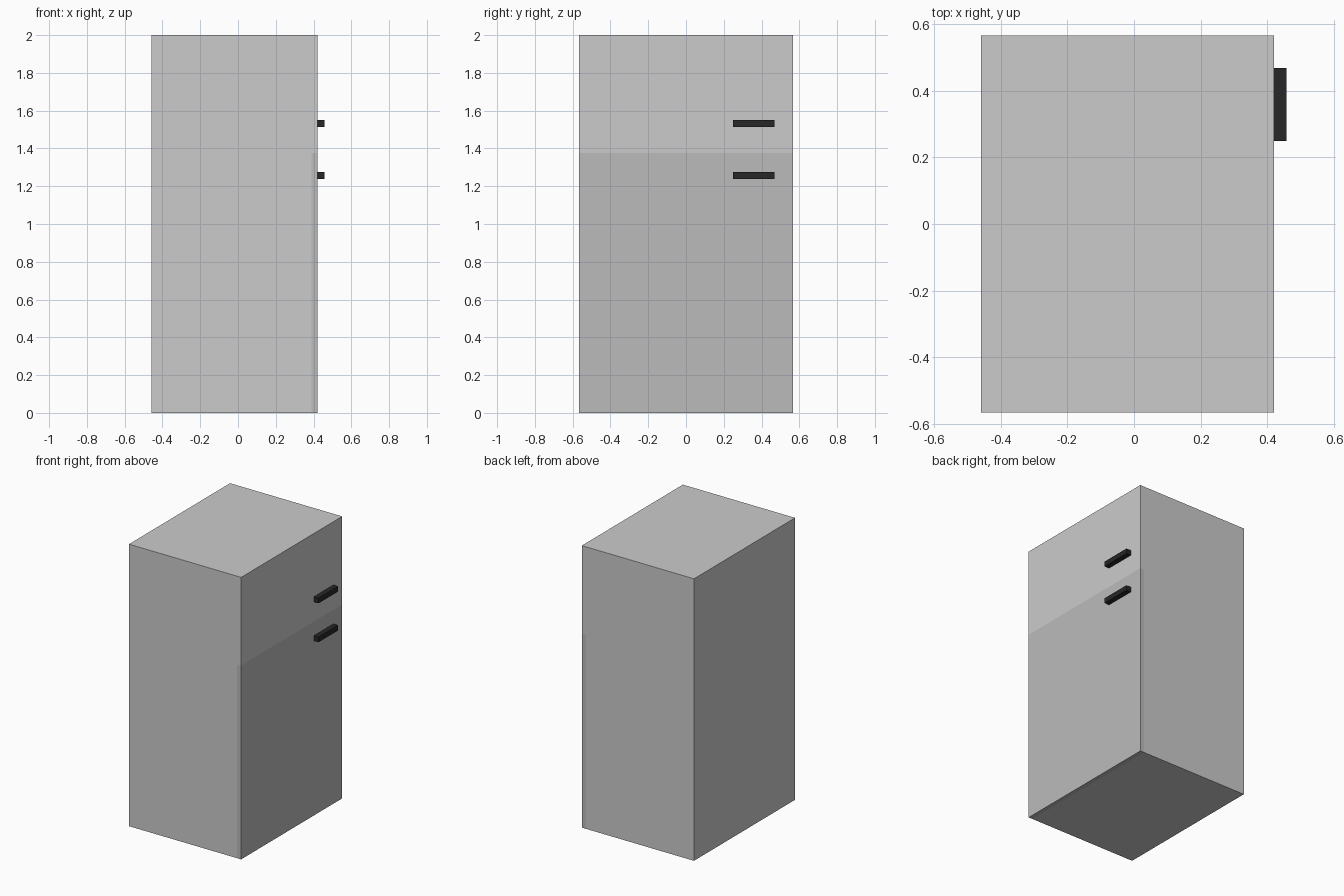
import bpy

if "Cube" in bpy.data.objects:
    bpy.data.objects.remove(bpy.data.objects["Cube"])


def material(name, value):
    mat = bpy.data.materials.new(name)
    mat.diffuse_color = (value, value, value, 1)
    mat.use_nodes = True
    mat.node_tree.nodes["Principled BSDF"].inputs["Base Color"].default_value = mat.diffuse_color
    return mat


def box(name, x, y, z, mat=None):
    """Box from (min, max) ranges on each axis."""
    bpy.ops.mesh.primitive_cube_add(size=1)
    ob = bpy.context.object
    ob.name = ob.data.name = name
    ob.location = [(a + b) / 2 for a, b in (x, y, z)]
    ob.scale = [b - a for a, b in (x, y, z)]
    bpy.ops.object.transform_apply(location=False, rotation=False, scale=True)
    if mat:
        ob.data.materials.append(mat)
    return ob


dark_grey = material("dark_grey", 0.5)
black = material("black", 0.02)

BACK, SEAM, FACE, GRIP = -0.459, 0.389, 0.421, 0.458
WIDTH = (-0.566, 0.566)
SPLIT = 1.375

# Fridge and freezer compartments, each with a full-width door slab and handle
for part, z, door_mat, handle_z in (
    ("fridge", (0, SPLIT), dark_grey, 1.257),
    ("freezer", (SPLIT, 2), None, 1.533),
):
    box(part + "_cabinet", (BACK, SEAM), WIDTH, z)
    box(part + "_door", (SEAM, FACE), WIDTH, z, door_mat)
    box(part + "_handle", (FACE, GRIP), (0.249, 0.469),
        (handle_z - 0.0185, handle_z + 0.0185), black)
